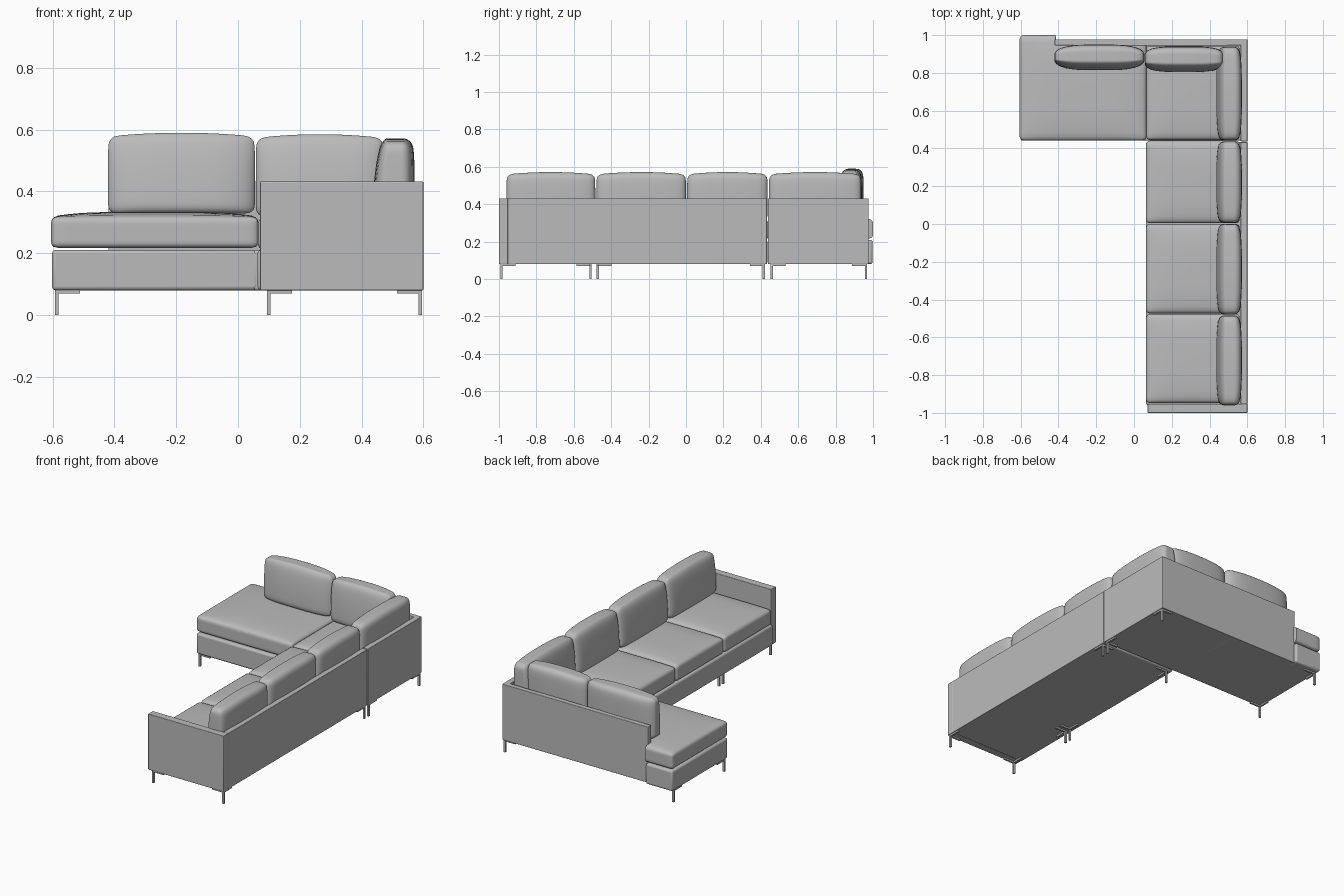
import bpy, bmesh, math
from mathutils import Vector, Matrix

if bpy.data.objects.get("Cube"):
    bpy.data.objects.remove(bpy.data.objects["Cube"], do_unlink=True)

grey = bpy.data.materials.new("soft_grey")
grey.use_nodes = True
grey.diffuse_color = (0.5, 0.5, 0.5, 1)
grey.node_tree.nodes["Principled BSDF"].inputs["Base Color"].default_value = (0.5, 0.5, 0.5, 1)


def finish(bm, name, bevel=0.0, segments=3):
    bmesh.ops.recalc_face_normals(bm, faces=bm.faces)
    mesh = bpy.data.meshes.new(name)
    bm.to_mesh(mesh)
    bm.free()
    mesh.materials.append(grey)
    obj = bpy.data.objects.new(name, mesh)
    bpy.context.collection.objects.link(obj)
    if bevel:
        mod = obj.modifiers.new("soft_edges", 'BEVEL')
        mod.width, mod.segments = bevel, segments
    bpy.ops.object.select_all(action='DESELECT')
    obj.select_set(True)
    bpy.context.view_layer.objects.active = obj
    bpy.ops.object.shade_smooth_by_angle(angle=math.radians(40))
    return obj


def prism(name, outline, z0, z1, bevel=0.0, segments=3):
    """Upright solid from a plan outline."""
    bm = bmesh.new()
    face = bm.faces.new([bm.verts.new((x, y, z0)) for x, y in outline])
    top = bmesh.ops.extrude_face_region(bm, geom=[face])["geom"]
    bmesh.ops.translate(bm, vec=(0, 0, z1 - z0),
                        verts=[v for v in top if isinstance(v, bmesh.types.BMVert)])
    return finish(bm, name, bevel, segments)


def box(name, x0, x1, y0, y1, z0, z1, bevel=0.0):
    return prism(name, [(x0, y0), (x1, y0), (x1, y1), (x0, y1)], z0, z1, bevel)


def rounded_block(half, radius, cuts=16):
    """Round-edged block with points gathered near its edges."""
    bm = bmesh.new()
    bmesh.ops.create_cube(bm, size=2)
    bmesh.ops.subdivide_edges(bm, edges=bm.edges[:], cuts=cuts, use_grid_fill=True)
    for v in bm.verts:
        p = Vector([math.sin(c * math.pi / 2) * h for c, h in zip(v.co, half)])
        core = Vector([max(-h + radius, min(h - radius, c)) for c, h in zip(p, half)])
        away = p - core
        v.co = core + away.normalized() * radius if away.length > 1e-7 else p
    return bm


def seat_cushion(name, x0, x1, y0, y1, z0, z1, crown=0.016, notch=None):
    half = Vector((x1 - x0, y1 - y0, z1 - z0)) / 2
    bm = rounded_block(half, 0.02)
    for v in bm.verts:
        u, w = v.co.x / half.x, v.co.y / half.y
        if v.co.z > 0:
            v.co.z += crown * (1 - u ** 4) * (1 - w ** 4) * v.co.z / half.z
    bmesh.ops.translate(bm, verts=bm.verts, vec=((x0 + x1) / 2, (y0 + y1) / 2, (z0 + z1) / 2))
    if notch:
        # Step the rear edge forward to clear the back panel
        nx, ny = notch
        for cut in (nx, nx + 0.005):
            bmesh.ops.bisect_plane(bm, geom=bm.verts[:] + bm.edges[:] + bm.faces[:],
                                   plane_co=(cut, 0, 0), plane_no=(1, 0, 0))
        for v in bm.verts:
            if v.co.x > nx + 0.004:
                v.co.y = min(v.co.y, ny)
    return finish(bm, name)


def back_cushion(name, centre, width, z0, z1, pinch, turn=0):
    """Leaning pillow: full at the bottom, thinner at the top and the ends."""
    half = Vector((width / 2, 0.068, (z1 - z0) / 2))
    bm = rounded_block(half, 0.03)
    for v in bm.verts:
        u, w = v.co.x / half.x, v.co.z / half.z
        v.co.y *= 1 - pinch * abs(u) ** 4
        if v.co.y < 0:
            v.co.y *= 1 - 0.4 * ((w + 1) / 2) ** 2
        v.co.y *= 1 - 0.15 * max(0, w) ** 4
        v.co.z -= 0.012 * u * u * max(0, w)
        v.co.x *= 1 - 0.015 * max(0, w) ** 3
    place = Matrix.Translation((centre[0], centre[1], (z0 + z1) / 2)) @ Matrix.Rotation(turn, 4, 'Z')
    bmesh.ops.transform(bm, matrix=place, verts=bm.verts)
    return finish(bm, name)


def leg(name, x, y, dx, dy):
    """Slim post under a corner bracket with two flat arms."""
    post, arm = 0.006, 0.075
    box(name + "_post", x - post, x + post, y - post, y + post, 0, 0.08)
    ends = sorted((x - dx * post, x + dx * arm))
    box(name + "_arm_across", *ends, y - post, y + post, 0.07, 0.081)
    ends = sorted((y - dy * post, y + dy * arm))
    box(name + "_arm_along", x - post, x + post, *ends, 0.07, 0.081)


# Bases
BOTTOM, TOP = 0.08, 0.21
box("long_base", 0.063, 0.58, -0.96, 0.435, BOTTOM, TOP, 0.012)
box("corner_base", 0.05, 0.58, 0.442, 0.96, BOTTOM, TOP, 0.008)
prism("chaise_base", [(-0.602, 0.442), (0.066, 0.442), (0.066, 0.96), (-0.415, 0.96),
                      (-0.415, 0.998), (-0.602, 0.998)], BOTTOM, TOP, 0.012)

# Panels of the back and arm
RIM = 0.432
box("front_arm", 0.072, 0.6, -1.0, -0.952, BOTTOM, RIM, 0.003)
box("long_back_panel", 0.565, 0.6, -0.953, 0.433, BOTTOM, RIM, 0.003)
box("corner_side_panel", 0.565, 0.6, 0.438, 0.977, BOTTOM, RIM, 0.003)
box("rear_back_panel", -0.42, 0.6, 0.945, 0.977, BOTTOM, RIM, 0.003)

# Seat cushions
stops = [-0.95, -0.475, 0.002, 0.443, 0.945]
for i, (a, b) in enumerate(zip(stops, stops[1:])):
    seat_cushion(f"seat_cushion_{i + 1}", 0.064, 0.56, a + 0.002, b - 0.002, 0.212, 0.313)
seat_cushion("chaise_cushion", -0.605, 0.066, 0.442, 1.0, 0.217, 0.318, 0.016, notch=(-0.415, 0.955))

# Back cushions along the side
stops = [-0.963, -0.482, 0.003, 0.44, 0.94]
for i, (a, b) in enumerate(zip(stops, stops[1:])):
    back_cushion(f"side_back_cushion_{i + 1}", (0.503, (a + b) / 2), b - a - 0.006,
                 0.315, 0.572, 0.22, -math.pi / 2)

# Back cushions along the rear
back_cushion("chaise_back_cushion", (-0.183, 0.882), 0.476, 0.328, 0.59, 0.5)
back_cushion("corner_back_cushion", (0.265, 0.872), 0.415, 0.318, 0.585, 0.35)

# Legs: position and the direction of the bracket arms
legs = [(0.1, -0.987, 1, 1), (0.59, -0.987, -1, 1),
        (0.1, -0.51, 1, -1), (0.1, -0.472, 1, 1),
        (0.1, 0.416, 1, -1), (0.59, 0.416, -1, -1),
        (0.59, 0.458, -1, 1), (0.59, 0.962, -1, -1),
        (-0.587, 0.458, 1, 1), (-0.587, 0.962, 1, -1)]
for i, spec in enumerate(legs):
    leg(f"leg_{i + 1}", *spec)
